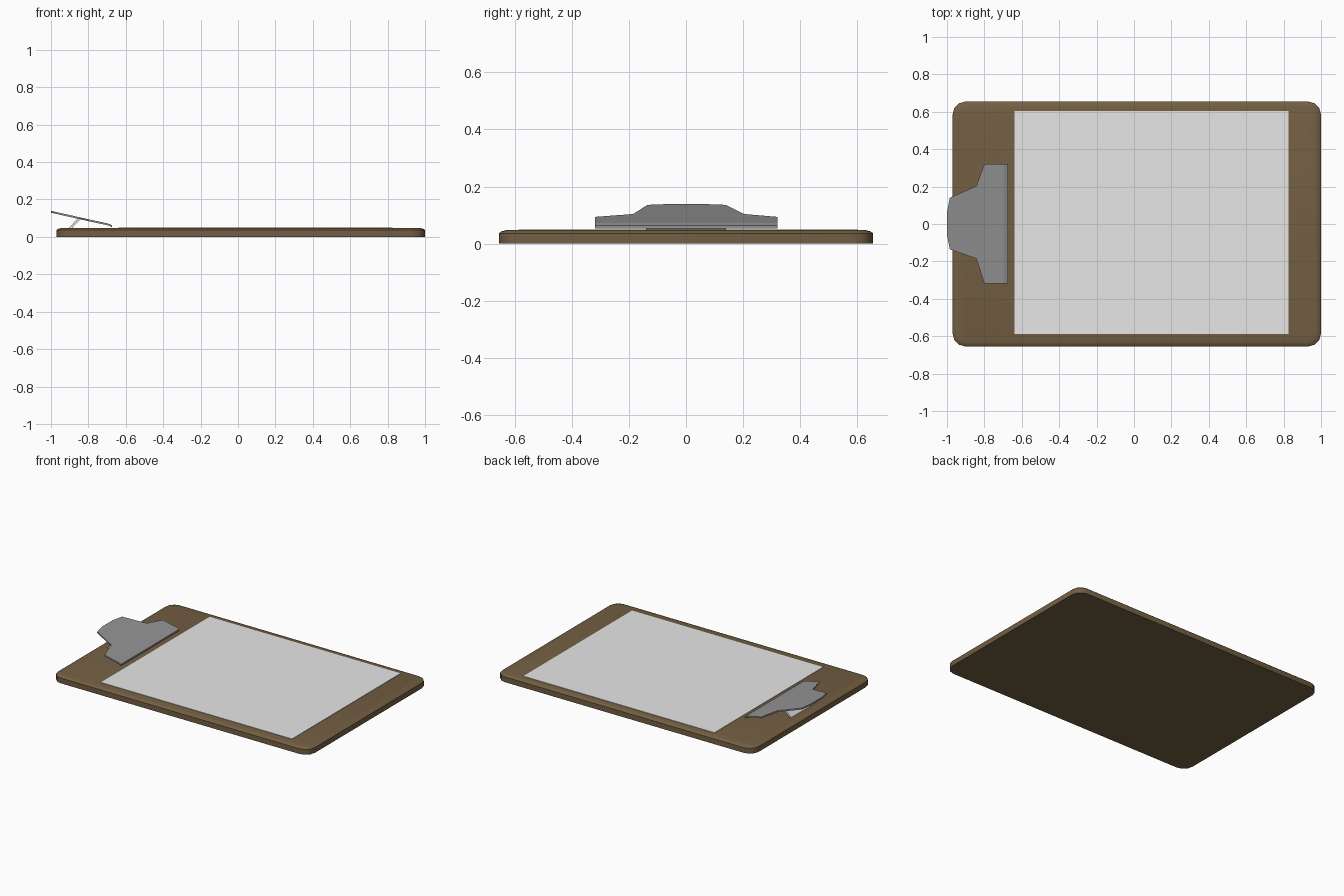
import bpy, bmesh, math

if "Cube" in bpy.data.objects:
    bpy.data.objects.remove(bpy.data.objects["Cube"])


def material(name, rgb):
    m = bpy.data.materials.new(name)
    m.diffuse_color = (*rgb, 1)
    m.use_nodes = True
    m.node_tree.nodes["Principled BSDF"].inputs["Base Color"].default_value = m.diffuse_color
    return m


BROWN = material("brown board", (0.174, 0.114, 0.056))
PAPER = material("white paper", (0.8, 0.8, 0.8))
STEEL = material("grey metal", (0.296, 0.296, 0.296))


def finish(name, bm, mat):
    bmesh.ops.recalc_face_normals(bm, faces=bm.faces)
    me = bpy.data.meshes.new(name)
    bm.to_mesh(me)
    bm.free()
    me.materials.append(mat)
    ob = bpy.data.objects.new(name, me)
    bpy.context.collection.objects.link(ob)
    return ob


def loft(name, rings, mat):
    """Closed solid from stacked rings of points."""
    bm = bmesh.new()
    vs = [[bm.verts.new(p) for p in r] for r in rings]
    n = len(vs[0])
    for a, b in zip(vs, vs[1:]):
        for i in range(n):
            j = (i + 1) % n
            bm.faces.new((a[i], a[j], b[j], b[i]))
    bm.faces.new(vs[0])
    bm.faces.new(vs[-1])
    return finish(name, bm, mat)


def rounded(inset, z, r=0.07, seg=3):
    """Rounded rectangle of the board outline."""
    pts = []
    for k, (sx, sy) in enumerate(((1, 1), (-1, 1), (-1, -1), (1, -1))):
        cx, cy = 0.015 + sx * (0.985 - r), sy * (0.655 - r)
        for i in range(seg + 1):
            a = math.pi / 2 * (k + i / seg)
            pts.append((cx + (r - inset) * math.cos(a), cy + (r - inset) * math.sin(a), z))
    return pts


# Board with softened top rim
board = loft("board", [rounded(0, 0), rounded(0, 0.036), rounded(0.008, 0.043), rounded(0.028, 0.048)], BROWN)
bpy.context.view_layer.objects.active = board
board.select_set(True)
bpy.ops.object.shade_smooth_by_angle(angle=math.radians(40))
board.select_set(False)

# Sheet of paper
loft("paper", [[(x, y, z) for x, y in ((-0.64, -0.587), (0.825, -0.587), (0.825, 0.603), (-0.64, 0.603))]
               for z in (0.047, 0.0505)], PAPER)

# Clip plate: stations of x, low y, high y, top z, from the lever to the lip
T = 0.01
stations = [(-1.0, -0.06, 0.06, 0.139), (-0.985, -0.135, 0.14, 0.136),
            (-0.843, -0.185, 0.203, 0.104), (-0.80, -0.318, 0.32, 0.094),
            (-0.695, -0.318, 0.32, 0.072), (-0.675, -0.318, 0.32, 0.063)]
loft("clip_plate", [[(x, lo, z - T), (x, hi, z - T), (x, hi, z), (x, lo, z)]
                    for x, lo, hi, z in stations], STEEL)

# Slanted bracket holding the clip plate on the board
loft("clip_bracket", [[(x, y, z) for x, z in ((-0.905, 0.047), (-0.888, 0.047), (-0.84, 0.096), (-0.857, 0.099))]
                      for y in (-0.14, 0.14)], PAPER)
